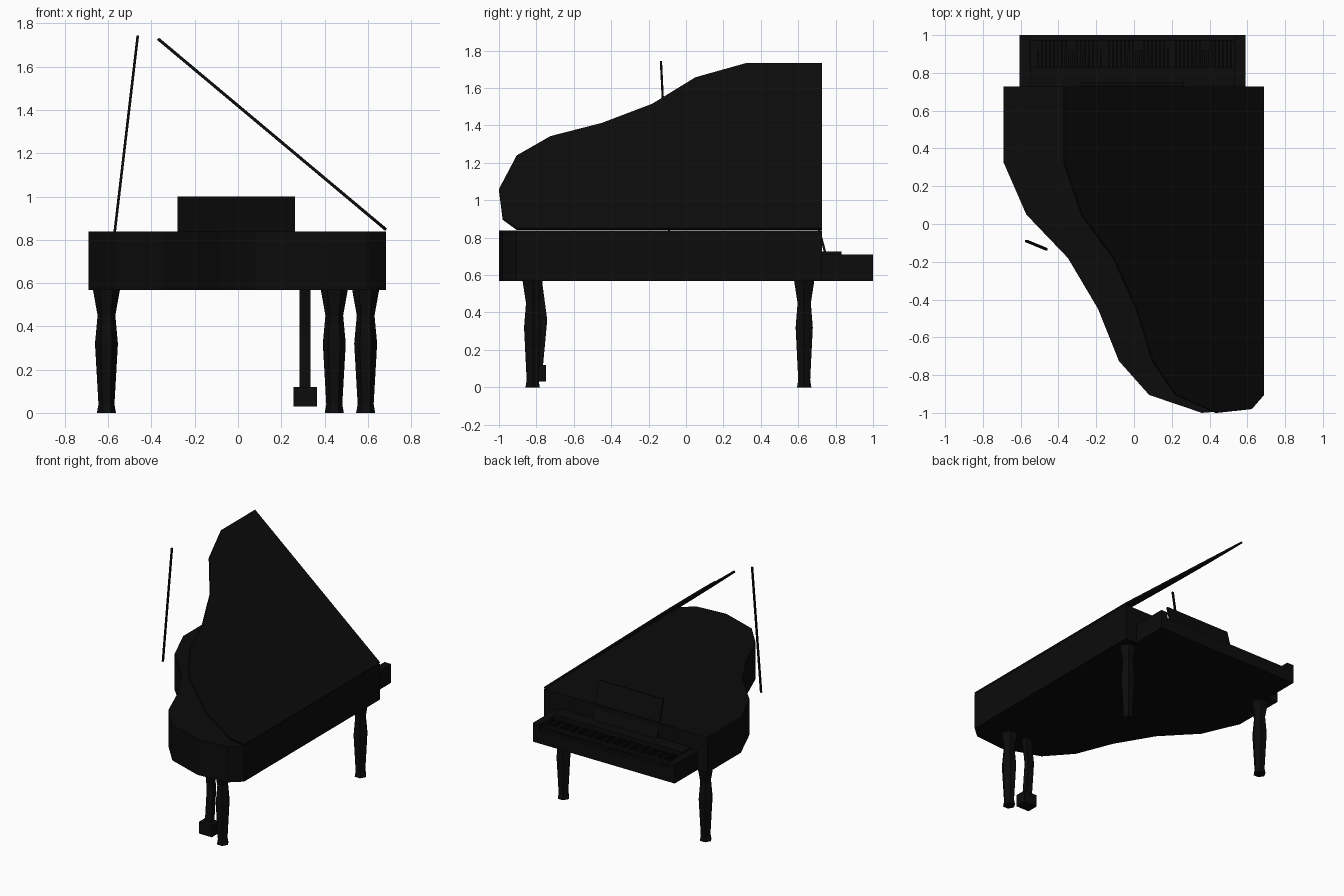
import bpy, bmesh, math
from mathutils import Vector, Matrix

if "Cube" in bpy.data.objects:
    bpy.data.objects.remove(bpy.data.objects["Cube"])

black = bpy.data.materials.new("black lacquer")
black.diffuse_color = (0.0035, 0.0035, 0.0035, 1)
black.use_nodes = True
black.node_tree.nodes["Principled BSDF"].inputs["Base Color"].default_value = black.diffuse_color


def finish(bm, name):
    bmesh.ops.recalc_face_normals(bm, faces=bm.faces)
    me = bpy.data.meshes.new(name)
    bm.to_mesh(me)
    bm.free()
    me.materials.append(black)
    ob = bpy.data.objects.new(name, me)
    bpy.context.collection.objects.link(ob)
    return ob


def add_box(bm, x0, x1, y0, y1, z0, z1):
    m = Matrix.Translation(((x0 + x1) / 2, (y0 + y1) / 2, (z0 + z1) / 2))
    bmesh.ops.create_cube(bm, size=1, matrix=m @ Matrix.Diagonal((x1 - x0, y1 - y0, z1 - z0, 1)))


def box(name, *b):
    bm = bmesh.new()
    add_box(bm, *b)
    return finish(bm, name)


def prism(name, points, direction):
    """Extrude a flat outline along a vector."""
    bm = bmesh.new()
    f = bm.faces.new([bm.verts.new(p) for p in points])
    r = bmesh.ops.extrude_face_region(bm, geom=[f], use_keep_orig=True)
    vs = [v for v in r["geom"] if isinstance(v, bmesh.types.BMVert)]
    bmesh.ops.translate(bm, verts=vs, vec=direction)
    return finish(bm, name)


# Case: the curved plan outline
outline = [(0.685, 0.728), (-0.69, 0.728), (-0.69, 0.325), (-0.57, 0.05), (-0.35, -0.18),
           (-0.19, -0.45), (-0.08, -0.725), (0.08, -0.905), (0.36, -1.0), (0.6, -0.98), (0.685, -0.905)]
prism("case", [(x, y, 0.567) for x, y in outline], Vector((0, 0, 0.271)))

# Open lid: the same outline turned up about the straight side
a = math.atan2(0.875, 1.045)
c, s = math.cos(a), math.sin(a)
lid = [(0.68 - (0.685 - x) * c, y, 0.841 + (0.685 - x) * s) for x, y in outline]
prism("lid", lid, Vector((s, 0, c)) * 0.014)

# Lid prop: thin leaning stick
bottom, top, h = Vector((-0.57, -0.09, 0.835)), Vector((-0.463, -0.134, 1.745)), 0.006
prism("lid_prop", [bottom + Vector((i * h, j * h, 0)) for i, j in ((-1, -1), (1, -1), (1, 1), (-1, 1))],
      top - bottom)

# Keyboard: bed, end cheeks and ledge
box("key_bed", -0.605, 0.59, 0.72, 1.0, 0.567, 0.665)
for side, x0 in (("left", -0.605), ("right", 0.535)):
    box(side + "_cheek", x0, x0 + 0.055, 0.72, 1.0, 0.66, 0.71)
box("key_ledge", -0.55, 0.535, 0.72, 0.832, 0.66, 0.726)

# White and black keys
white, dark = bmesh.new(), bmesh.new()
w = 1.085 / 52
for i in range(52):
    x = 0.535 - i * w
    add_box(white, x - w + 0.001, x - 0.001, 0.825, 0.975, 0.66, 0.682)
    if i < 51 and i % 7 not in (1, 4):
        add_box(dark, x - w - 0.005, x - w + 0.005, 0.825, 0.92, 0.675, 0.695)
finish(white, "long_keys")
finish(dark, "short_keys")

# Music desk leaning on the ledge
prism("music_desk", [(-0.28, y, z) for y, z in ((0.75, 0.722), (0.675, 1.0), (0.663, 0.997), (0.738, 0.719))],
      Vector((0.544, 0, 0)))

# Six-sided turned legs
profile = [(0.0625, 0.57), (0.041, 0.45), (0.053, 0.32), (0.037, 0.04), (0.044, 0.0)]
for name, lx, ly in (("left_leg", -0.608, 0.632), ("right_leg", 0.59, 0.632), ("tail_leg", 0.445, -0.82)):
    bm = bmesh.new()
    rings = [[bm.verts.new((lx + r * math.cos(k * math.pi / 3), ly + r * math.sin(k * math.pi / 3), z))
              for k in range(6)] for r, z in profile]
    for p, q in zip(rings, rings[1:]):
        for k in range(6):
            bm.faces.new((p[k], p[(k + 1) % 6], q[(k + 1) % 6], q[k]))
    bm.faces.new(rings[0])
    bm.faces.new(rings[-1])
    finish(bm, name)

# Pedal post (slightly bent) and pedal box
post = [(-0.77, 0.57), (-0.742, 0.36), (-0.765, 0.11)]
prism("pedal_post", [(0.284, y, z) for y, z in post + [(y - 0.04, z) for y, z in reversed(post)]],
      Vector((0.052, 0, 0)))
box("pedal_box", 0.256, 0.364, -0.835, -0.748, 0.03, 0.12)
